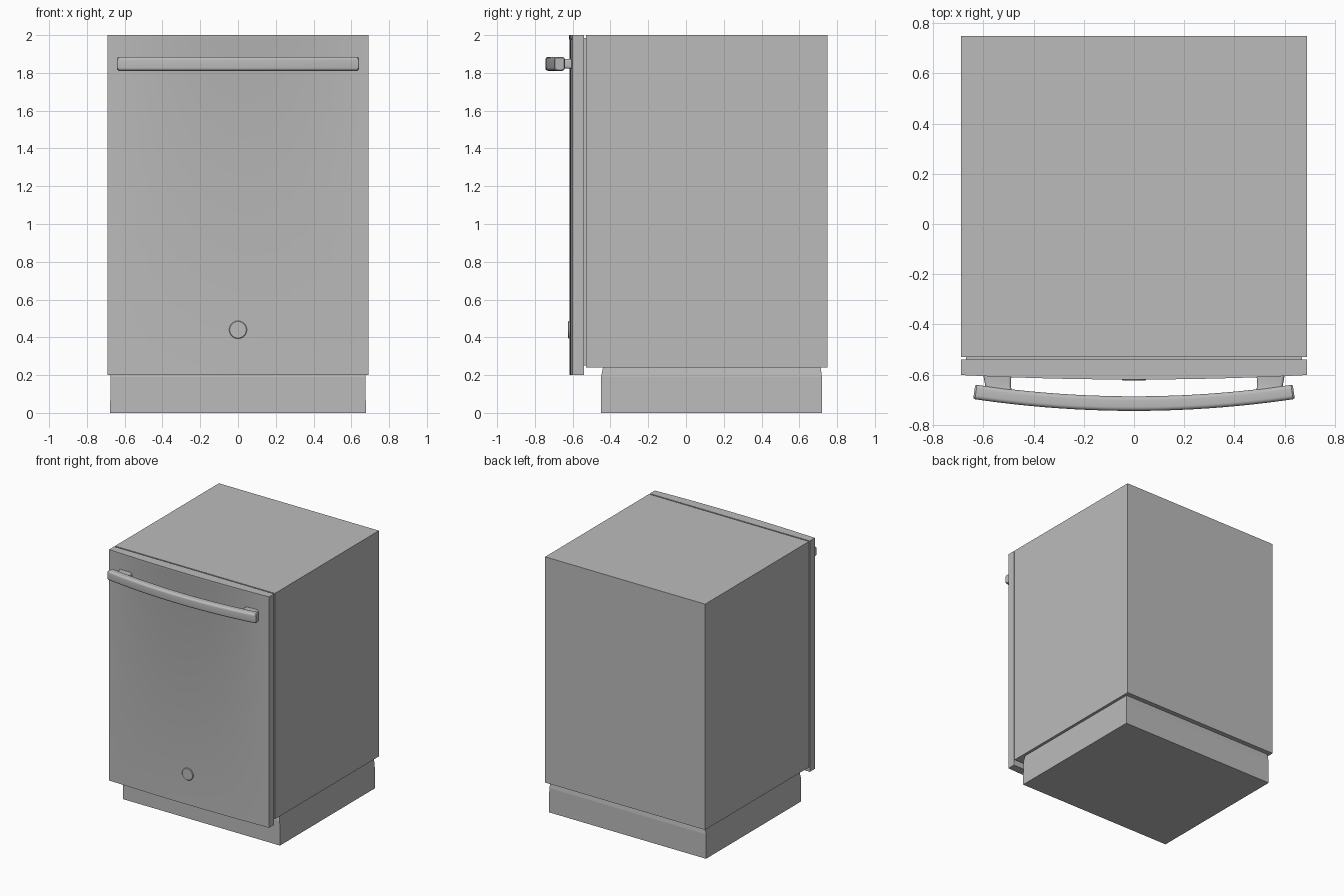
import bpy, bmesh, math
from mathutils import Vector

if "Cube" in bpy.data.objects:
    bpy.data.objects.remove(bpy.data.objects["Cube"], do_unlink=True)

# Single brushed grey finish
grey = bpy.data.materials.new("appliance_grey")
grey.use_nodes = True
GREY = (0.5, 0.5, 0.5, 1)
grey.diffuse_color = GREY
grey.node_tree.nodes["Principled BSDF"].inputs["Base Color"].default_value = GREY


def loft(name, rings, smooth=True):
    """Skin a list of equal-length closed rings and cap both ends."""
    bm = bmesh.new()
    loops = [[bm.verts.new(p) for p in ring] for ring in rings]
    count = len(loops[0])
    for a, b in zip(loops, loops[1:]):
        for i in range(count):
            j = (i + 1) % count
            bm.faces.new((a[i], a[j], b[j], b[i]))
    bm.faces.new(loops[0][::-1])
    bm.faces.new(loops[-1])
    bmesh.ops.recalc_face_normals(bm, faces=bm.faces)
    mesh = bpy.data.meshes.new(name)
    bm.to_mesh(mesh)
    bm.free()
    obj = bpy.data.objects.new(name, mesh)
    bpy.context.collection.objects.link(obj)
    mesh.materials.append(grey)
    if smooth:
        bpy.ops.object.select_all(action='DESELECT')
        obj.select_set(True)
        bpy.context.view_layer.objects.active = obj
        bpy.ops.object.shade_smooth_by_angle(angle=math.radians(30))
    return obj


def rect(x, y0, y1, z):
    return [(-x, y0, z), (x, y0, z), (x, y1, z), (-x, y1, z)]


def rounded_section(half_w, half_h, radius, steps=5):
    """Rounded rectangle as (u, v) pairs."""
    pts = []
    for k, (su, sv) in enumerate([(1, 1), (-1, 1), (-1, -1), (1, -1)]):
        for i in range(steps + 1):
            a = math.pi / 2 * (k + i / steps)
            pts.append((su * (half_w - radius) + radius * math.cos(a),
                        sv * (half_h - radius) + radius * math.sin(a)))
    return pts


# Cabinet, recessed seal and toe-kick base
loft("cabinet", [rect(0.69, -0.53, 0.75, z) for z in (0.24, 2.0)], False)
loft("door_seal", [rect(0.67, -0.545, -0.525, z) for z in (0.25, 1.985)], False)
loft("base", [rect(0.677, -0.45, 0.72, 0), rect(0.675, -0.45, 0.72, 0.19),
              rect(0.668, -0.44, 0.713, 0.24)], False)


# Door with a gently bowed front and a slight lip along the top
def door_ring(z, lip=0.0, steps=20):
    ring = [(0.69, -0.54, z), (-0.69, -0.54, z)]
    for i in range(steps + 1):
        t = 2 * i / steps - 1
        ring.append((0.69 * t, -0.602 - (0.014 + lip) * (1 - t * t), z))
    return ring


loft("door", [door_ring(0.2), door_ring(1.97), door_ring(1.985, 0.004), door_ring(2.0, 0.004)])


# Bowed handle bar, swept along a parabola
def bar_y(x):
    return -0.716 + 0.046 * (x / 0.63) ** 2


section = rounded_section(0.029, 0.037, 0.016)
rings = []
stations = [(-0.637, 0.85), (-0.63, 1)] + [(-0.6 + 0.06 * i, 1) for i in range(21)] + [(0.63, 1), (0.637, 0.85)]
for x, scale in stations:
    normal = Vector((-0.092 * x / 0.63 ** 2, 1, 0)).normalized()
    center = Vector((x, bar_y(x), 1.848))
    rings.append([center + normal * u * scale + Vector((0, 0, v * scale)) for u, v in section])
loft("handle_bar", rings)

# Handle posts, flaring from a slim neck into the bar
for side, label in ((1, "left"), (-1, "right")):
    rings = []
    for y, x, half_w, half_h in [(-0.60, 0.545, 0.056, 0.027), (-0.64, 0.542, 0.052, 0.025),
                                 (-0.66, 0.54, 0.051, 0.028), (-0.69, 0.54, 0.051, 0.034)]:
        rings.append([(side * x + u, y, 1.848 + v)
                      for u, v in rounded_section(half_w, half_h, 0.012)])
    loft("handle_post_" + label, rings)

# Round badge near the bottom of the door
rings = []
for y, r in ((-0.61, 0.047), (-0.621, 0.047), (-0.624, 0.044)):
    rings.append([(r * math.cos(a), y, 0.44 + r * math.sin(a))
                  for a in (math.tau * i / 32 for i in range(32))])
loft("round_badge", rings)
